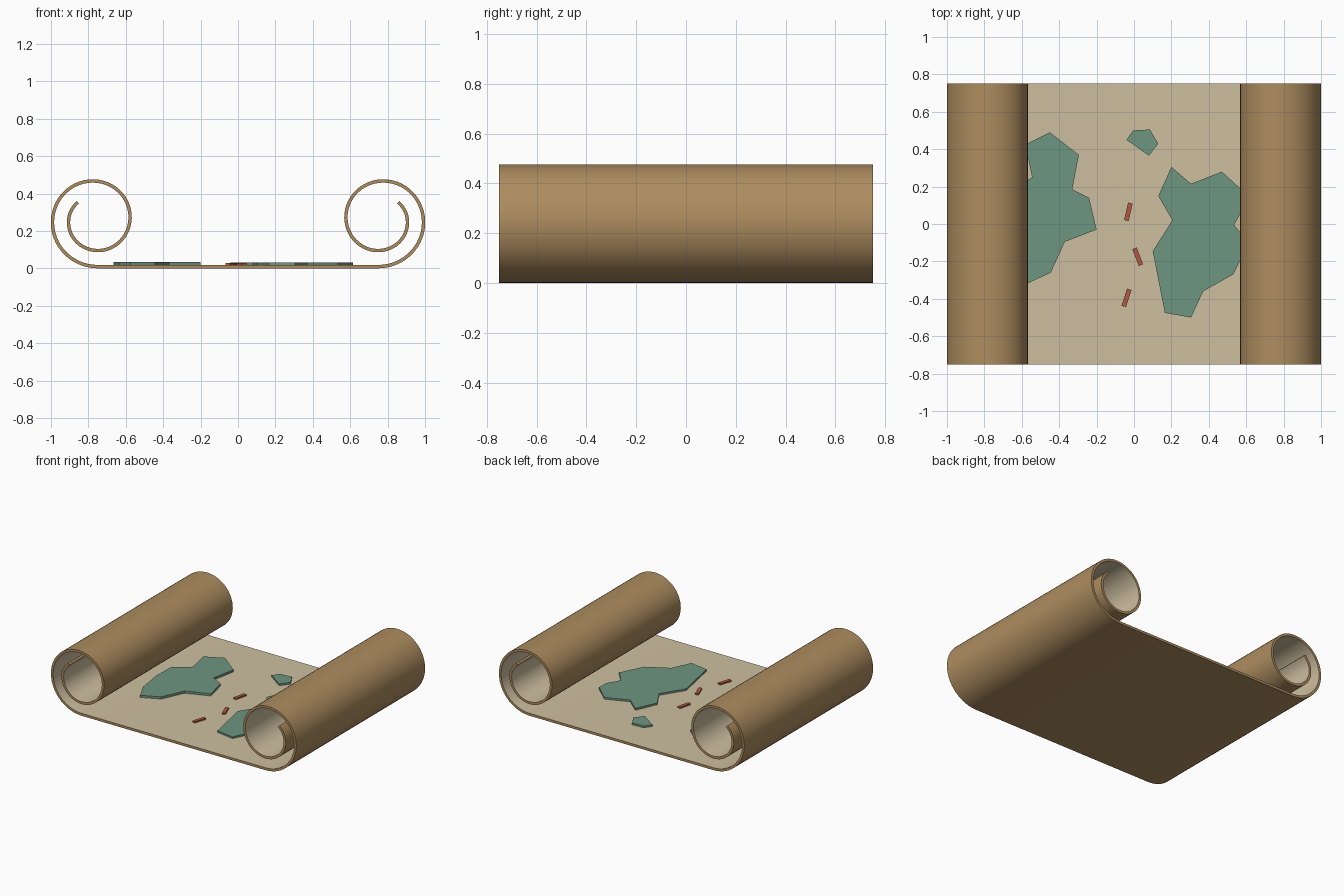
import bpy, bmesh, math
from mathutils import Vector

if "Cube" in bpy.data.objects:
    bpy.data.objects.remove(bpy.data.objects["Cube"])

T = 0.018          # sheet thickness
HALF = 0.75        # half depth in y


def mat(name, col):
    m = bpy.data.materials.new(name)
    m.diffuse_color = (*col, 1)
    m.use_nodes = True
    m.node_tree.nodes["Principled BSDF"].inputs["Base Color"].default_value = m.diffuse_color
    return m


PAPER = mat("paper", (0.61, 0.52, 0.35))
BACK = mat("paper_back", (0.42, 0.265, 0.115))
LAND = mat("land", (0.155, 0.30, 0.22))
MARK = mat("mark", (0.43, 0.10, 0.055))


def finish(bm, name, mats):
    me = bpy.data.meshes.new(name)
    bm.to_mesh(me)
    bm.free()
    for m in mats:
        me.materials.append(m)
    ob = bpy.data.objects.new(name, me)
    bpy.context.collection.objects.link(ob)
    return ob


def slab(name, pts, z0, z1, material):
    bm = bmesh.new()
    f = bm.faces.new([bm.verts.new((x, y, z0)) for x, y in pts])
    ext = bmesh.ops.extrude_face_region(bm, geom=[f])
    top = [g for g in ext["geom"] if isinstance(g, bmesh.types.BMVert)]
    bmesh.ops.translate(bm, verts=top, vec=(0, 0, z1 - z0))
    bmesh.ops.recalc_face_normals(bm, faces=bm.faces)
    return finish(bm, name, [material])


# Centre line of the sheet: spiral roll at each end, flat in the middle
N = 72
A0, A1 = math.radians(-93.2), math.radians(405)
roll = []
for i in range(N + 1):
    a = A0 + (A1 - A0) * i / N
    r = 0.251 - 0.0137 * (a - A0)
    roll.append(Vector((0.763 + r * math.cos(a), 0.26 + r * math.sin(a))))
shift = T / 2 - roll[0].y
roll = [Vector((p.x, p.y + shift)) for p in roll]
path = [Vector((-p.x, p.y)) for p in reversed(roll)] + roll

# Sheet: offset the line to both sides, paper inside and brown outside
bm = bmesh.new()
rings = []
for i, p in enumerate(path):
    t = (path[min(i + 1, len(path) - 1)] - path[max(i - 1, 0)]).normalized()
    n = Vector((-t.y, t.x)) * (T / 2)
    q = [p + n, p + n, p - n, p - n]
    rings.append([bm.verts.new((c.x, y, c.y))
                  for c, y in zip(q, (-HALF, HALF, HALF, -HALF))])
for a, b in zip(rings, rings[1:]):
    for k in range(4):
        j = (k + 1) % 4
        f = bm.faces.new((a[k], b[k], b[j], a[j]))
        f.material_index = 0 if k == 0 else 1
for ring in (rings[0], rings[-1]):
    bm.faces.new(ring).material_index = 1
bmesh.ops.recalc_face_normals(bm, faces=bm.faces)
sheet = finish(bm, "scroll_sheet", [PAPER, BACK])
bpy.context.view_layer.objects.active = sheet
sheet.select_set(True)
bpy.ops.object.shade_smooth_by_angle(angle=math.radians(30))
sheet.select_set(False)

# Land masses
slab("land_left", [(-.58, .425), (-.45, .49), (-.295, .37), (-.33, .185),
                   (-.24, .14), (-.2, -.03), (-.37, -.095), (-.445, -.26),
                   (-.575, -.32), (-.635, -.2), (-.665, 0), (-.66, .17),
                   (-.545, .25)], 0.014, 0.034, LAND)
slab("land_right", [(.2, .305), (.305, .215), (.47, .28), (.59, .17),
                    (.59, .09), (.535, -.005), (.615, -.1), (.53, -.27),
                    (.37, -.36), (.305, -.5), (.165, -.475), (.1, -.145),
                    (.205, .02), (.13, .15)], 0.014, 0.031, LAND)
slab("islet", [(-.04, .45), (-.005, .5), (.085, .505), (.13, .43),
               (.08, .365)], 0.014, 0.031, LAND)

# Route dashes
for i, (x, y, deg) in enumerate([(-.03, .065, 77), (.02, -.175, 111),
                                 (-.04, -.395, 72)]):
    d = Vector((math.cos(math.radians(deg)), math.sin(math.radians(deg))))
    s = Vector((-d.y, d.x)) * 0.0125
    c = Vector((x, y))
    d *= 0.048
    slab(f"route_dash_{i + 1}", [c - d - s, c + d - s, c + d + s, c - d + s],
         0.014, 0.028, MARK)
